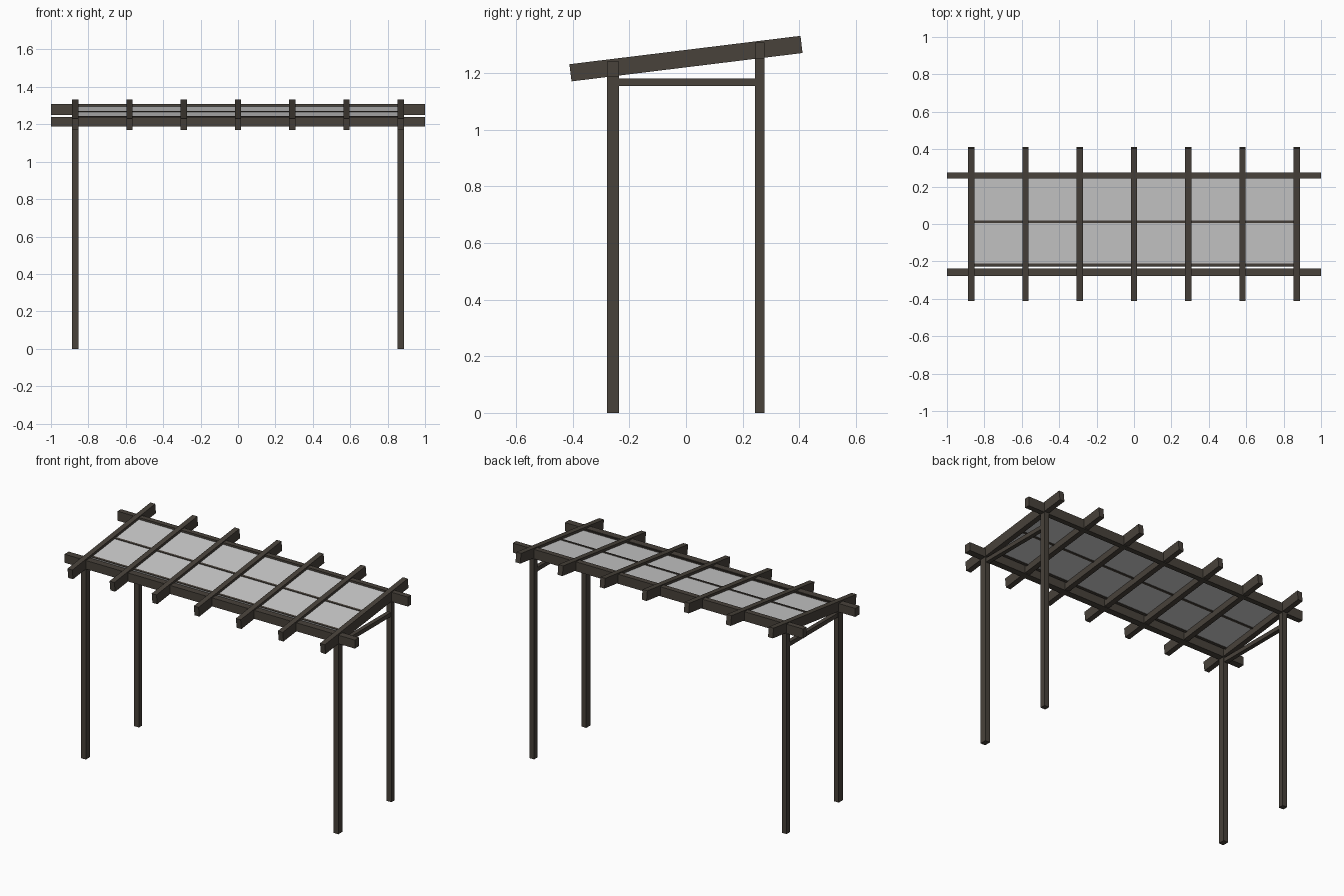
import bpy
from math import radians, tan, cos

cube = bpy.data.objects.get("Cube")
if cube:
    bpy.data.objects.remove(cube, do_unlink=True)

SLOPE = radians(7)
ROOF_Z = 1.251          # rafter centre height at y = 0
SPACING = 0.29
RAFTERS = 7
POST_X = SPACING * 3
TIMBER = 0.033


def material(name, rgb):
    m = bpy.data.materials.new(name)
    m.use_nodes = True
    m.diffuse_color = (*rgb, 1)
    m.node_tree.nodes["Principled BSDF"].inputs["Base Color"].default_value = (*rgb, 1)
    return m


wood = material("dark_wood", (0.065, 0.054, 0.043))
glass = material("pale_panel", (0.60, 0.60, 0.60))


def box(name, centre, size, mat, tilt=0):
    bpy.ops.mesh.primitive_cube_add(size=1, location=centre, rotation=(tilt, 0, 0))
    o = bpy.context.object
    o.name = name
    o.scale = size
    o.data.materials.append(mat)
    return o


def roof_box(name, x, y, size, lift, mat):
    """Box lying in the sloped roof, at a height above the rafter centre line."""
    z = ROOF_Z + y * tan(SLOPE) + lift
    return box(name, (x, y, z), size, mat, SLOPE)


# Long beams and the posts beneath them
for label, y, depth, bottom, top in (("front", -0.258, 0.042, 1.187, 1.24),
                                     ("back", 0.26, TIMBER, 1.249, 1.308)):
    box(label + "_beam", (0, y, (bottom + top) / 2), (2, depth, top - bottom), wood)
    for side, x in (("left", POST_X), ("right", -POST_X)):
        box(f"{label}_{side}_post", (x, y, bottom / 2), (TIMBER, depth, bottom), wood)

# Horizontal side rails
for side, x in (("left", POST_X), ("right", -POST_X)):
    box(side + "_side_rail", (x, 0.003, 1.168), (0.026, 0.482, 0.026), wood)

# Sloped rafters
for i in range(RAFTERS):
    roof_box(f"rafter_{i + 1}", (i - RAFTERS // 2) * SPACING, 0,
             (TIMBER, 0.822, 0.061), 0, wood)

# Cross battens and roof panels between the rafters
for label, y in (("front", -0.217), ("middle", 0.012)):
    roof_box(label + "_batten", 0, y, (2 * POST_X, 0.014, 0.014), 0.012, wood)
for i in range(RAFTERS - 1):
    x = (i - (RAFTERS - 2) / 2) * SPACING
    roof_box(f"roof_panel_{i + 1}", x, 0.01,
             (SPACING - TIMBER, 0.478 / cos(SLOPE), 0.006), 0.012, glass)
